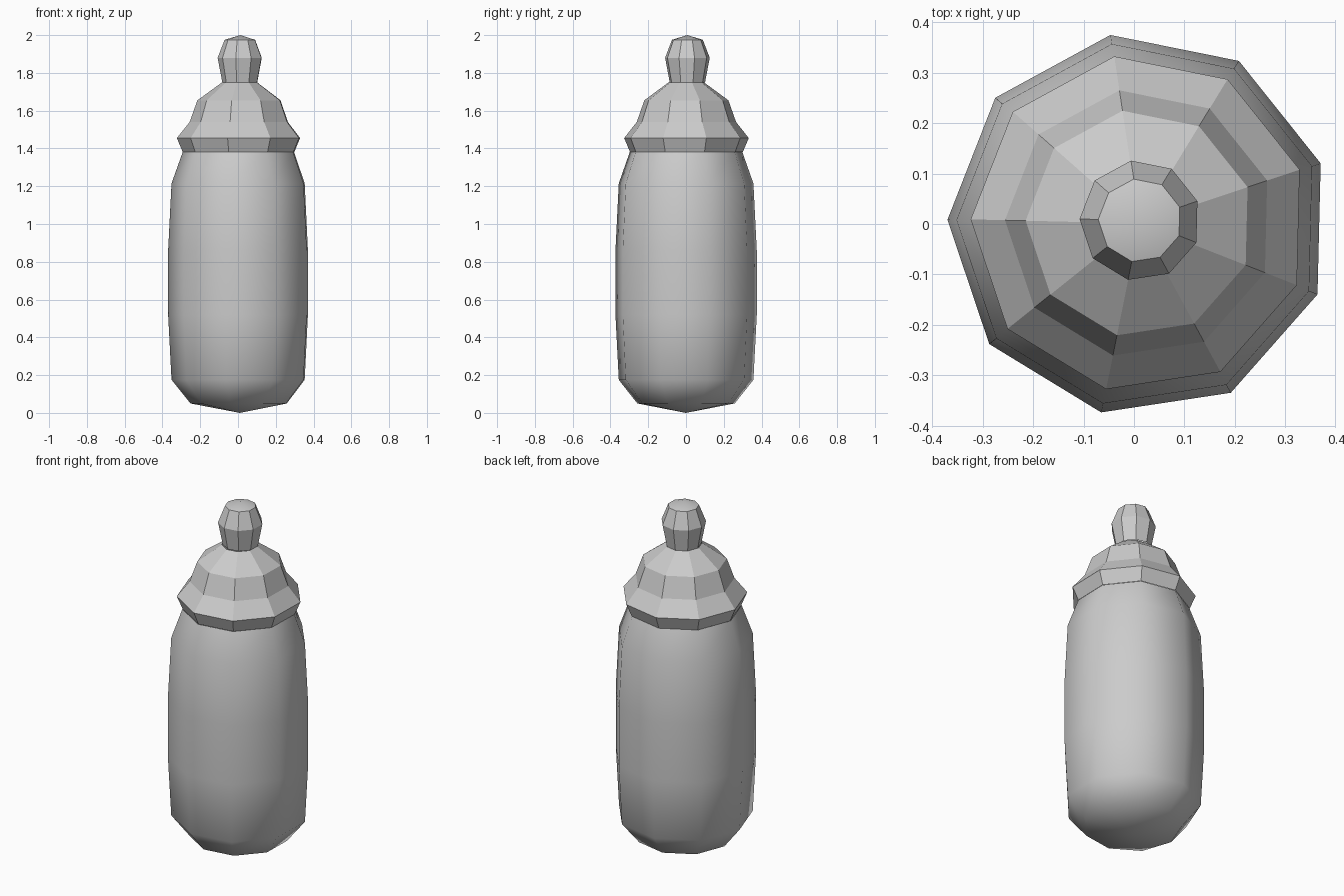
import bpy
import bmesh
import math

default = bpy.data.objects.get("Cube")
if default:
    bpy.data.objects.remove(default, do_unlink=True)

SIDES = 9
PHASE = math.radians(18.6)

grey = bpy.data.materials.new("plain_grey")
grey.use_nodes = True
colour = (0.6, 0.6, 0.6, 1)
grey.diffuse_color = colour
grey.node_tree.nodes["Principled BSDF"].inputs["Base Color"].default_value = colour


def lathe(name, profile, centre, smooth):
    """Turn (radius, height) points into a nine-sided part; radius 0 is a tip."""
    bm = bmesh.new()
    cx, cy = centre
    rings = []
    for radius, z in profile:
        count = SIDES if radius else 1
        angles = [PHASE + math.tau * i / SIDES for i in range(count)]
        rings.append([bm.verts.new((cx + radius * math.cos(a),
                                    cy + radius * math.sin(a), z)) for a in angles])
    for low, high in zip(rings, rings[1:]):
        for i in range(SIDES):
            j = (i + 1) % SIDES
            corners = [low[i % len(low)], low[j % len(low)],
                       high[j % len(high)], high[i % len(high)]]
            face = bm.faces.new(list(dict.fromkeys(corners)))
            face.smooth = smooth(face)
    # Keep the strong folds crisp
    for edge in bm.edges:
        edge.smooth = edge.calc_face_angle(0) < math.radians(35)
    mesh = bpy.data.meshes.new(name)
    bm.to_mesh(mesh)
    bm.free()
    obj = bpy.data.objects.new(name, mesh)
    obj.data.materials.append(grey)
    bpy.context.collection.objects.link(obj)
    return obj


# Bottle with a shallow pointed base and slightly bulging walls
lathe("bottle_body",
      [(0, 0), (0.262, 0.05), (0.362, 0.175), (0.38, 0.52),
       (0.38, 0.86), (0.362, 1.215), (0.303, 1.38)],
      (0.01, -0.001), lambda f: True)

# Flared screw collar and sloping shoulder
lathe("collar",
      [(0.303, 1.38), (0.335, 1.455), (0.267, 1.54), (0.226, 1.655), (0.095, 1.75)],
      (0.011, 0.001), lambda f: False)

# Teat with a low rounded cap
lathe("teat",
      [(0.095, 1.75), (0.12, 1.88), (0.083, 1.975), (0, 2.0)],
      (0.012, 0.007), lambda f: len(f.verts) == 3)
